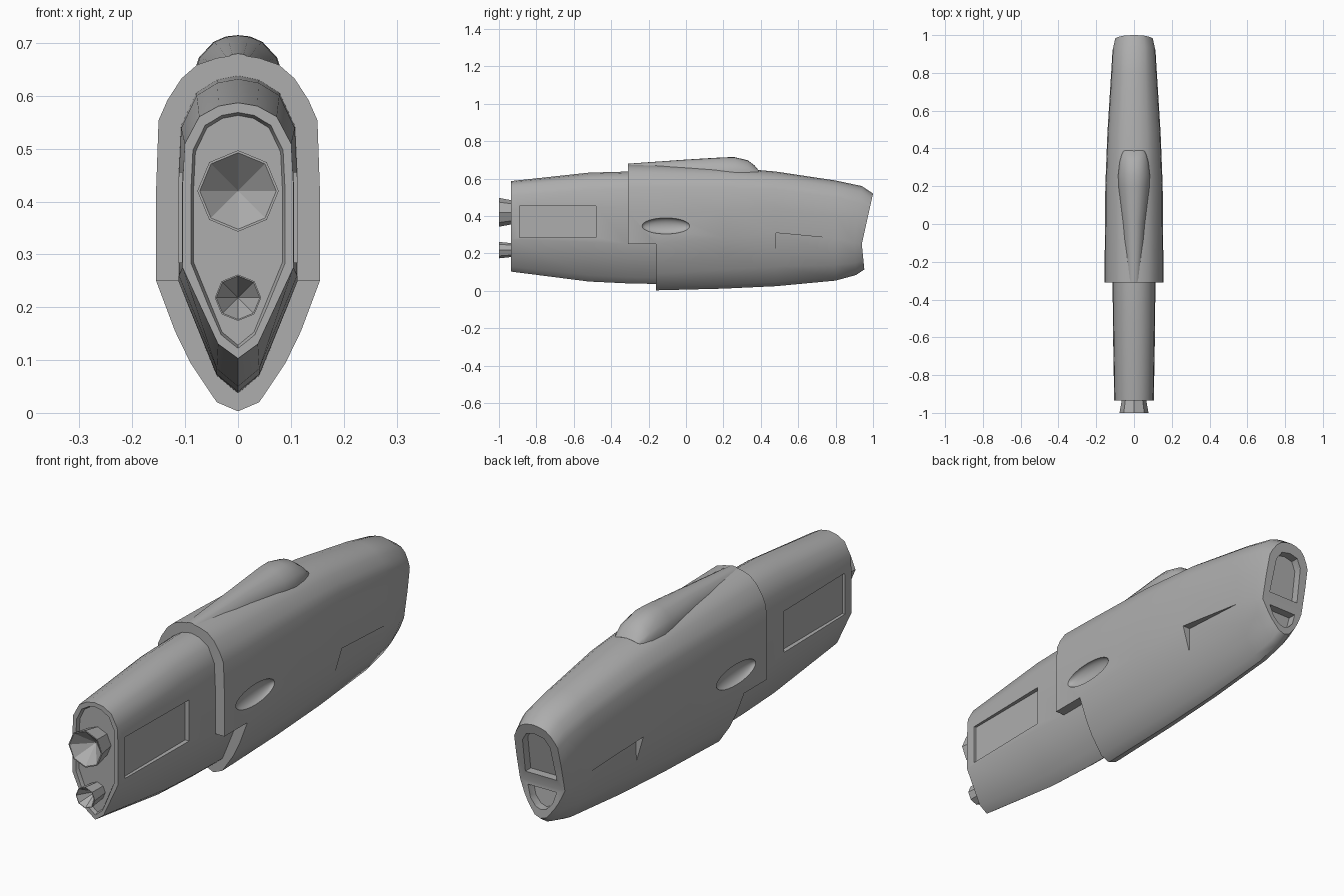
import bpy, bmesh, math

if "Cube" in bpy.data.objects:
    bpy.data.objects.remove(bpy.data.objects["Cube"])

grey = bpy.data.materials.new("hull_grey")
grey.diffuse_color = (0.42, 0.42, 0.42, 1)
grey.use_nodes = True
grey.node_tree.nodes["Principled BSDF"].inputs["Base Color"].default_value = grey.diffuse_color


def finish(name, bm):
    bmesh.ops.remove_doubles(bm, verts=bm.verts, dist=1e-5)
    bmesh.ops.recalc_face_normals(bm, faces=bm.faces)
    me = bpy.data.meshes.new(name)
    bm.to_mesh(me)
    bm.free()
    me.materials.append(grey)
    ob = bpy.data.objects.new(name, me)
    bpy.context.collection.objects.link(ob)
    return ob


def loft(name, sections):
    """Skin half sections (top to bottom, x >= 0), mirror them and cap the ends."""
    bm = bmesh.new()
    n = len(sections[0])
    sides = [[[bm.verts.new((s * x, y, z)) for x, y, z in sec] for sec in sections]
             for s in (1, -1)]
    for rings in sides:
        for a, b in zip(rings, rings[1:]):
            for i in range(n - 1):
                bm.faces.new((a[i], a[i + 1], b[i + 1], b[i]))
    for k in (0, -1):
        r, l = sides[0][k], sides[1][k]
        for i in range(n - 1):
            bm.faces.new((r[i], r[i + 1], l[i + 1], l[i]))
    return finish(name, bm)


def cut(ob, cutter):
    mod = ob.modifiers.new("cut", 'BOOLEAN')
    mod.operation = 'DIFFERENCE'
    mod.solver = 'EXACT'
    mod.object = cutter
    bpy.context.view_layer.objects.active = ob
    bpy.ops.object.modifier_apply(modifier=mod.name)
    bpy.data.objects.remove(cutter)


def smooth(ob, angle):
    bpy.ops.object.select_all(action='DESELECT')
    ob.select_set(True)
    bpy.context.view_layer.objects.active = ob
    bpy.ops.object.shade_smooth_by_angle(angle=math.radians(angle))


def nose_shear(z):
    # slanted nose face: leans forward above and below the chine
    return (z - 0.25) * 0.222 if z > 0.25 else (0.25 - z) * 0.1


# --- front shell: upper and lower profiles as fractions of width and height
SHELL_UP = [(0, 1), (.26, .985), (.5, .955), (.69, .895), (.86, .8), (.97, .71), (1, .4), (1, 0)]
SHELL_LOW = [(1, 0), (.77, .385), (.58, .63), (.26, .93), (0, 1)]


def shell_section(y, w, top, chine, bottom, shear=0, notch=0, y_low=None):
    pts = [(fx * w, y, chine + fz * (top - chine)) for fx, fz in SHELL_UP]
    yl = y if y_low is None else y_low
    low = [(fx * w, yl, chine - fz * (chine - bottom)) for fx, fz in SHELL_LOW]
    low[0] = (w - notch, yl, chine)
    return [(x, yy + shear * nose_shear(z), z) for x, yy, z in pts + low]


shell = loft("front_shell", [
    shell_section(-.31, .155, .678, .25, .003, y_low=-.16),
    shell_section(-.155, .155, .675, .25, .003),
    shell_section(.2, .152, .662, .285, .012),
    shell_section(.48, .141, .638, .31, .025),
    shell_section(.48, .141, .638, .31, .025, notch=.035),
    shell_section(.8, .121, .59, .28, .055),
    shell_section(.9, .114, .56, .257, .085, shear=.6),
    shell_section(.94, .103, .52, .25, .115, shear=1),
])

# nose openings
for half in ([(0, .478), (.04, .47), (.063, .435), (.072, .29), (0, .29)],
             [(0, .235), (.066, .235), (.05, .185), (.025, .158), (0, .15)]):
    cut(shell, loft("nose_cutter", [
        [(x, .905 + nose_shear(z), z) for x, z in half],
        [(x, 1.1, z) for x, z in half]]))

# oval side dimples
for s in (1, -1):
    bm = bmesh.new()
    bmesh.ops.create_uvsphere(bm, u_segments=24, v_segments=16, radius=1)
    bmesh.ops.scale(bm, vec=(.03, .128, .043), verts=bm.verts)
    bmesh.ops.translate(bm, vec=(s * .155, -.107, .347), verts=bm.verts)
    cut(shell, finish("dimple_cutter", bm))
smooth(shell, 38)

# --- rear body
BODY = [(0, 1), (.35, .98), (.7, .915), (.96, .75), (1, .5), (1, 0), (.36, -.84), (0, -1)]


def body_section(y, w, top, chine, bottom):
    return [(fx * w, y, chine + fz * ((top - chine) if fz > 0 else (chine - bottom)))
            for fx, fz in BODY]


body = loft("rear_body", [
    body_section(-.935, .105, .587, .275, .103),
    body_section(-.52, .112, .632, .26, .05),
    body_section(-.31, .113, .638, .25, .04),
    body_section(-.1, .113, .638, .25, .036),
])

# recessed tail face
cut(body, loft("tail_cutter", [
    body_section(-.96, .097, .578, .28, .113),
    body_section(-.92, .084, .563, .285, .128)]))

# side panel recesses
for s in (1, -1):
    bm = bmesh.new()
    bmesh.ops.create_cube(bm, size=1)
    bmesh.ops.scale(bm, vec=(.1, .41, .17), verts=bm.verts)
    bmesh.ops.translate(bm, vec=(s * .144, -.685, .37), verts=bm.verts)
    cut(body, finish("panel_cutter", bm))
smooth(body, 38)

# --- top fairing
FAIRING = [(0, 1), (.27, .97), (.55, .85), (.88, .5), (1, .15), (1, -.4), (0, -.4)]
fairing = loft("top_fairing", [
    [(fx * w, y, .63 + fz * (top - .63)) for fx, fz in FAIRING]
    for y, w, top in [(-.31, .04, .68), (0, .062, .702), (.2, .082, .714), (.26, .084, .715),
                      (.33, .076, .698), (.365, .066, .672), (.388, .056, .645)]])
smooth(fairing, 38)


# --- eight-sided engine nozzles with a hollow cone inside
def nozzle(name, z, r):
    bm = bmesh.new()
    rings = []
    for y, k in ((-.90, .76), (-1, 1), (-1, .94)):
        rings.append([bm.verts.new((k * r * math.cos(i * math.pi / 4), y,
                                    z + k * r * math.sin(i * math.pi / 4))) for i in range(8)])
    apex = bm.verts.new((0, -.93, z))
    for i in range(8):
        j = (i + 1) % 8
        for a, b in zip(rings, rings[1:]):
            bm.faces.new((a[i], a[j], b[j], b[i]))
        bm.faces.new((rings[2][i], rings[2][j], apex))
    bm.faces.new(rings[0])
    finish(name, bm)


nozzle("upper_nozzle", .42, .077)
nozzle("lower_nozzle", .218, .044)
